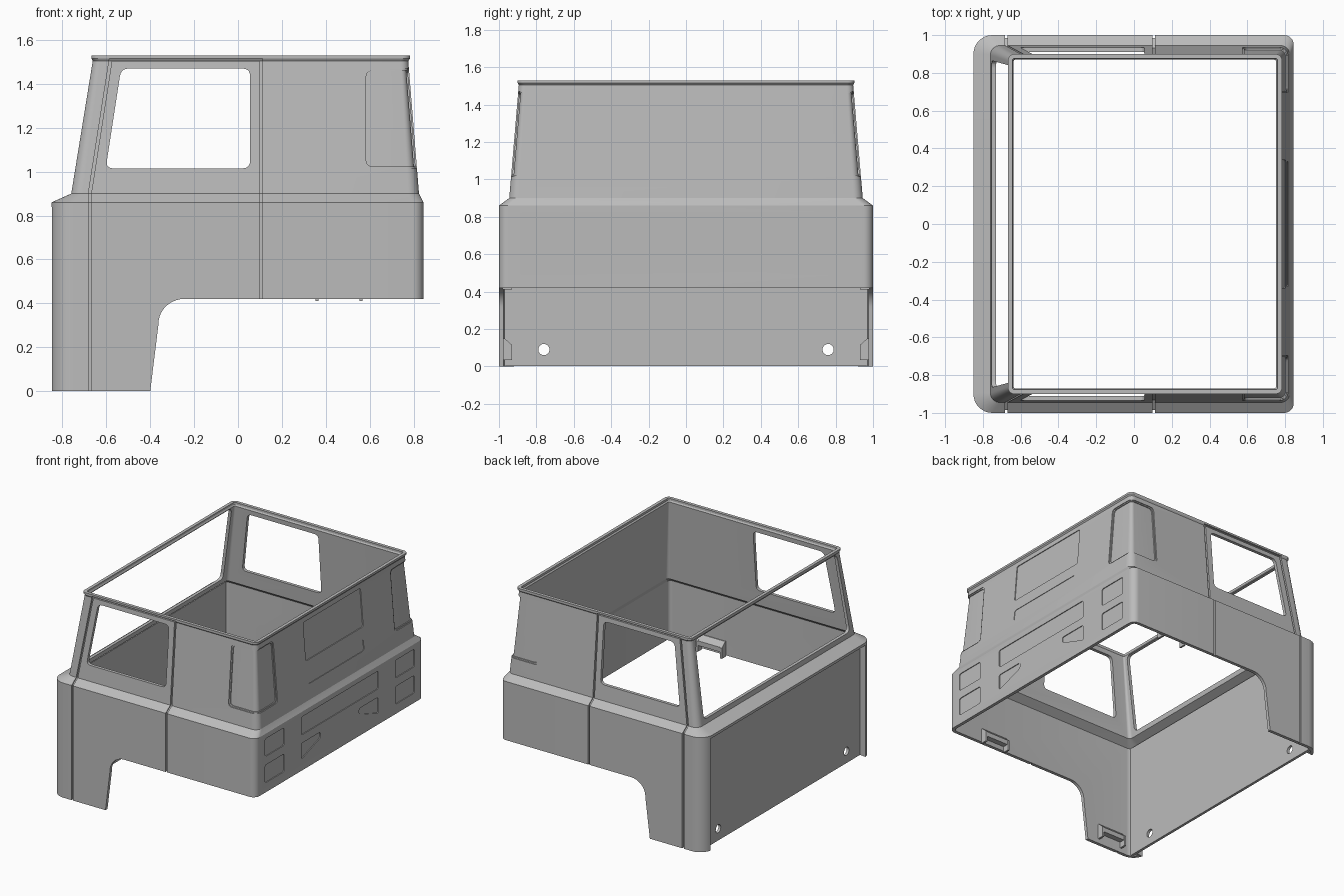
import bpy, bmesh, math
from mathutils import Vector

if "Cube" in bpy.data.objects:
    bpy.data.objects.remove(bpy.data.objects["Cube"])

paint = bpy.data.materials.new("grey_paint")
paint.use_nodes = True
GREY = (0.5, 0.5, 0.5, 1)
paint.diffuse_color = GREY
paint.node_tree.nodes["Principled BSDF"].inputs["Base Color"].default_value = GREY

# Cab outline by height: z, front x, rear x, half width, front radius, rear radius
SECTIONS = [(0, -.85, .845, 1, .1, .05), (.86, -.85, .845, 1, .1, .05),
            (.9, -.76, .825, .945, .05, .05), (1.505, -.662, .776, .894, .035, .035),
            (1.515, -.668, .784, .9, .035, .035), (1.53, -.668, .784, .9, .035, .035)]
WALL = .024


def make(name, bm):
    bmesh.ops.recalc_face_normals(bm, faces=bm.faces)
    mesh = bpy.data.meshes.new(name)
    bm.to_mesh(mesh)
    bm.free()
    mesh.materials.append(paint)
    ob = bpy.data.objects.new(name, mesh)
    bpy.context.collection.objects.link(ob)
    return ob


def section(z, x0, x1, hy, rf, rb, d):
    """Rounded rectangle at height z, moved inward by d."""
    pts = []
    for sx, sy, start in ((1, 1, 0), (-1, 1, 90), (-1, -1, 180), (1, -1, 270)):
        r = max((rb if sx > 0 else rf) - d, .008)
        cx = x1 - d - r if sx > 0 else x0 + d + r
        cy = sy * (hy - d - r)
        for i in range(9):
            a = math.radians(start + 90 * i / 8)
            pts.append((cx + r * math.cos(a), cy + r * math.sin(a), z))
    return pts


def skin(name, d_out, d_in, margin=0):
    """Hollow cab-shaped wall between two offsets."""
    bm = bmesh.new()
    rows = [list(s) for s in SECTIONS]
    rows[0][0] -= margin
    rows[-1][0] += margin
    outer = [[bm.verts.new(p) for p in section(*s, d_out)] for s in rows]
    inner = [[bm.verts.new(p) for p in section(*s, d_in)] for s in rows]
    loops = outer + inner[::-1]
    for a, b in zip(loops, loops[1:] + loops[:1]):
        for i in range(len(a)):
            j = (i + 1) % len(a)
            bm.faces.new((a[i], a[j], b[j], b[i]))
    return make(name, bm)


def rounded(pts, r):
    out = []
    for i, p in enumerate(pts):
        p, a, b = Vector(p), Vector(pts[i - 1]), Vector(pts[(i + 1) % len(pts)])
        s, e = p + (a - p).normalized() * r, p + (b - p).normalized() * r
        for k in range(6):
            t = k / 5
            out.append(tuple(s * (1 - t) ** 2 + p * 2 * t * (1 - t) + e * t * t))
    return out


def rect(u0, u1, v0, v1):
    return [(u0, v0), (u1, v0), (u1, v1), (u0, v1)]


def mirror(pts):
    return [(-u, v) for u, v in pts]


def prism(name, polys, axis, lo, hi):
    """Extrude outlines drawn across the given axis."""
    bm = bmesh.new()
    for poly in polys:
        ends = [[bm.verts.new((h, u, v) if axis == "x" else (u, h, v)) for u, v in poly]
                for h in (lo, hi)]
        for end in ends:
            bm.faces.new(end)
        for i in range(len(poly)):
            j = (i + 1) % len(poly)
            bm.faces.new((ends[0][i], ends[0][j], ends[1][j], ends[1][i]))
    return make(name, bm)


def boolean(ob, tool, op="DIFFERENCE"):
    mod = ob.modifiers.new(op, "BOOLEAN")
    mod.operation, mod.solver, mod.object = op, "EXACT", tool
    bpy.context.view_layer.objects.active = ob
    bpy.ops.object.modifier_apply(modifier=mod.name)
    bpy.data.objects.remove(tool)


def engrave(ob, depth, *masks):
    """Sink the masked area of the surface by depth."""
    tool = skin("cutter", -.04, depth, .05)
    for mask in masks:
        boolean(tool, mask, "INTERSECT")
    boolean(ob, tool)


# Main shell with wheel arch, door windows and windscreen opening
cab = skin("cab_shell", 0, WALL)
arch = [(-.4, -.1), (-.4, 0), (-.363, .3)]
arch += [(-.245 - .118 * math.cos(a), .305 + .115 * math.sin(a))
         for a in (math.radians(9 * k) for k in range(1, 11))]
arch += [(1, .42), (1, -.1)]
boolean(cab, prism("cutter", [arch], "y", -2, 2))
window = [(-.603, 1.015), (.055, 1.015), (.055, 1.47), (-.533, 1.47)]
boolean(cab, prism("cutter", [rounded(window, .035)], "y", -2, 2))
screen = [(-.865, .935), (.865, .935), (.84, 1.5), (-.84, 1.5)]
boolean(cab, prism("cutter", [rounded(screen, .04)], "x", -2, 0))
boolean(cab, prism("cutter", [rect(-.92, .92, -.1, .84)], "x", -2, -.5))

# Door seams
seam = [(-.682, -.1), (-.682, .9), (-.586, 1.516), (.112, 1.516), (.112, -.1),
        (.099, -.1), (.099, 1.504), (-.575, 1.504), (-.669, .9), (-.669, -.1)]
engrave(cab, .014, prism("mask", [seam], "y", -2, 2))

# Sunken rear panels, each with a stepped rim
for depth, inset in ((.006, 0), (.013, .018)):
    lamps = [rect(.66 + inset, .885 - inset, z + inset, z + .133 - inset) for z in (.492, .689)]
    vent = [(.455 - inset, .505 + inset * 1.5), (.455 - inset, .625 - inset),
            (.23 + inset, .625 - inset), (.23 + inset, .582 + inset * .7)]
    panels = lamps + [vent] + [mirror(p) for p in lamps + [vent]]
    panels.append(rect(-.455 + inset, .455 - inset, .687 + inset, .822 - inset))
    panels.append(rect(-.34 + inset / 2, .34 - inset / 2, 1.187 + inset / 2, 1.47 - inset / 2))
    engrave(cab, depth, prism("mask", [rounded(p, .016) for p in panels], "x", .5, 2))

    # Quarter panels wrapping round the rear corners
    i = inset / 2
    side = rounded(rect(.575 + i, 1.2, 1.015 + i, 1.47 - i), .03)
    back = rounded(rect(.695 + i, 1.3, 1.015 + i, 1.47 - i), .03)
    engrave(cab, depth, prism("mask", [side], "y", -2, 2),
            prism("mask", [back, mirror(back)], "x", -2, 2))

# Shallow bar below the rear window panel
engrave(cab, .004, prism("mask", [rounded(rect(-.33, .33, 1.015, 1.1), .02)], "x", .5, 2))

# Recessed front panel with two round holes
panel = prism("front_panel", [rect(-.978, .978, .002, .86)], "x", -.8, -.78)
holes = [[(s * .76 + .03 * math.cos(k * math.pi / 12), .09 + .03 * math.sin(k * math.pi / 12))
          for k in range(24)] for s in (-1, 1)]
boolean(panel, prism("cutter", holes, "x", -1, -.5))

# Returns joining the recess to the shell
returns = [rect(.92, .94, .002, .858)]
prism("recess_sides", returns + [mirror(p) for p in returns], "x", -.842, -.79)
prism("recess_top", [rect(-.92, .92, .84, .858)], "x", -.842, -.79)

# Inner mounting brackets: a wedge body between two legs
for name, x0, x1, z in (("front_bracket", -.7, -.5, .05), ("rear_bracket", .36, .56, .425)):
    body = [(.935, z + .03), (.98, z + .03), (.98, z + .1), (.97, z + .1), (.935, z + .065)]
    leg = [(.93, z - .015), (.98, z - .015), (.98, z + .1), (.97, z + .1), (.93, z + .065)]
    prism(name, [body, mirror(body)], "x", x0, x1)
    for x in (x0, x1):
        prism(name + "_leg", [leg, mirror(leg)], "x", x - .007, x + .007)

# Smooth the rounded corners, keep creases sharp
bpy.ops.object.select_all(action="DESELECT")
cab.select_set(True)
bpy.context.view_layer.objects.active = cab
bpy.ops.object.shade_smooth_by_angle(angle=math.radians(20))
